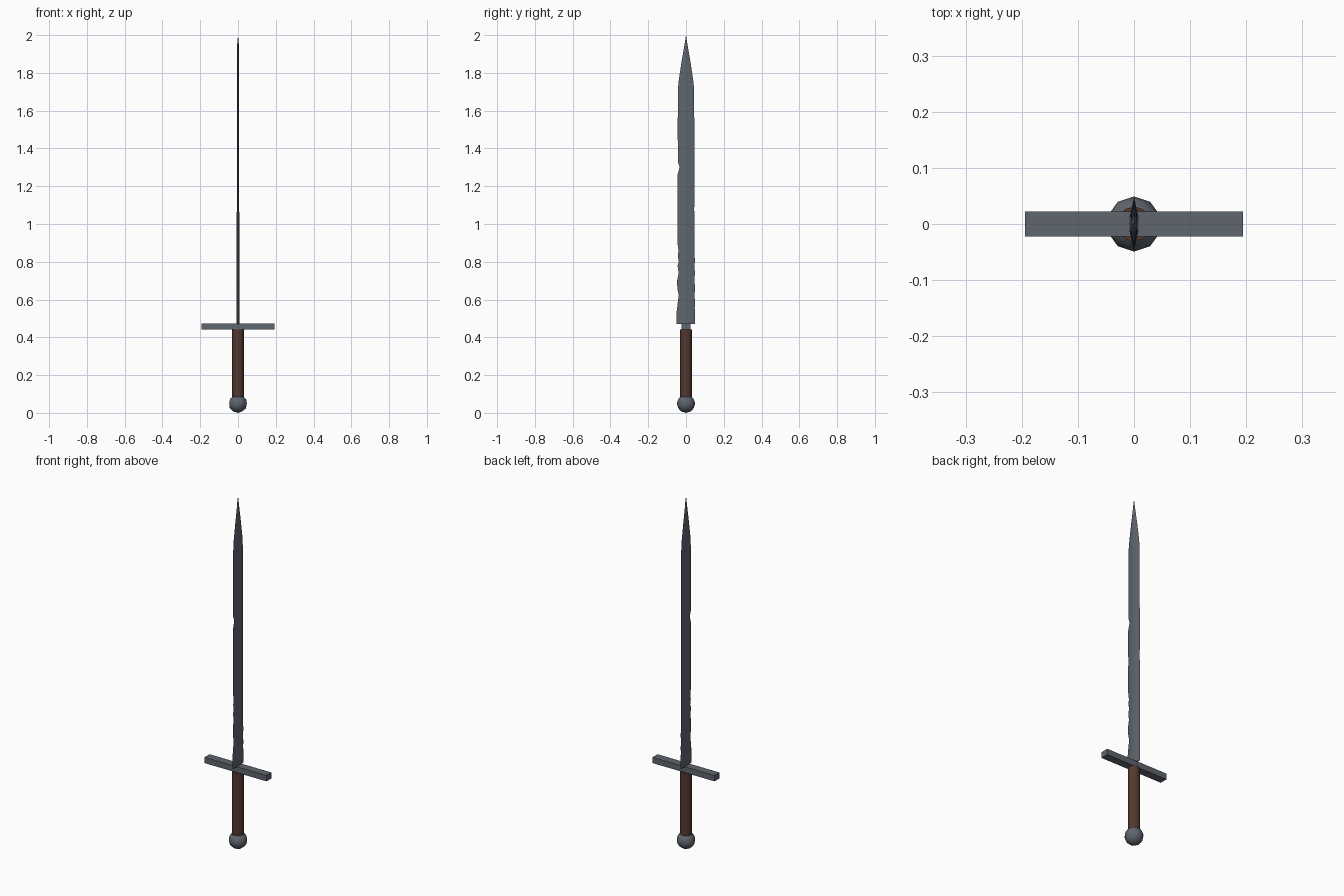
import bpy, bmesh, math

if "Cube" in bpy.data.objects:
    bpy.data.objects.remove(bpy.data.objects["Cube"])


def material(name, rgb):
    m = bpy.data.materials.new(name)
    m.diffuse_color = (*rgb, 1)
    m.use_nodes = True
    m.node_tree.nodes["Principled BSDF"].inputs["Base Color"].default_value = m.diffuse_color
    return m


steel = material("dark_steel", (0.115, 0.132, 0.155))
leather = material("brown_leather", (0.085, 0.040, 0.028))


def make(name, bm, mat, angle=40):
    bmesh.ops.recalc_face_normals(bm, faces=bm.faces)
    me = bpy.data.meshes.new(name)
    bm.to_mesh(me)
    bm.free()
    ob = bpy.data.objects.new(name, me)
    bpy.context.collection.objects.link(ob)
    me.materials.append(mat)
    bpy.ops.object.select_all(action='DESELECT')
    ob.select_set(True)
    bpy.context.view_layer.objects.active = ob
    bpy.ops.object.shade_smooth_by_angle(angle=math.radians(angle))
    return ob


# Pommel: low-poly ball
bm = bmesh.new()
bmesh.ops.create_icosphere(bm, subdivisions=2, radius=0.049)
bmesh.ops.translate(bm, verts=bm.verts, vec=(0, 0, 0.049))
make("pommel", bm, steel)

# Grip: leather cylinder
bm = bmesh.new()
bmesh.ops.create_cone(bm, cap_ends=True, segments=12, radius1=0.031, radius2=0.031, depth=0.37)
bmesh.ops.translate(bm, verts=bm.verts, vec=(0, 0, 0.257))
make("grip", bm, leather)

# Crossguard: square bar
bm = bmesh.new()
bmesh.ops.create_cube(bm, size=1)
bmesh.ops.scale(bm, verts=bm.verts, vec=(0.388, 0.045, 0.033))
bmesh.ops.translate(bm, verts=bm.verts, vec=(0, 0, 0.457))
make("crossguard", bm, steel, 30)

# Blade: diamond section lofted upward, with nicks (z, back half width, front half width)
rows = [(0.47, .048, .049), (0.54, .048, .049), (0.555, .046, .047), (0.59, .048, .043),
        (0.62, .045, .038), (0.66, .048, .046), (0.70, .045, .047), (0.74, .047, .039),
        (0.78, .045, .045), (0.80, .047, .038), (0.83, .046, .043), (0.86, .046, .040),
        (0.90, .046, .045), (1.05, .045, .045), (1.08, .043, .044), (1.11, .045, .045),
        (1.26, .045, .045), (1.30, .045, .034), (1.33, .045, .043), (1.50, .044, .044),
        (1.70, .043, .043), (1.75, .040, .040), (1.85, .025, .025), (1.95, .008, .008)]
bm = bmesh.new()
rings = []
for z, back, front in rows:
    t = 0.008 - 0.0035 * (z - 0.47) / 1.5
    section = [(0, back), (-t, 0.012), (-t, -0.012), (0, -front), (t, -0.012), (t, 0.012)]
    k = min(1, back / 0.04)
    rings.append([bm.verts.new((x, y if x == 0 else y * k, z)) for x, y in section])
for a, b in zip(rings, rings[1:]):
    for i in range(6):
        j = (i + 1) % 6
        bm.faces.new((a[i], a[j], b[j], b[i]))
bm.faces.new(rings[0])
tip = bm.verts.new((0, 0, 2.0))
for i in range(6):
    bm.faces.new((rings[-1][i], rings[-1][(i + 1) % 6], tip))
make("blade", bm, steel)
